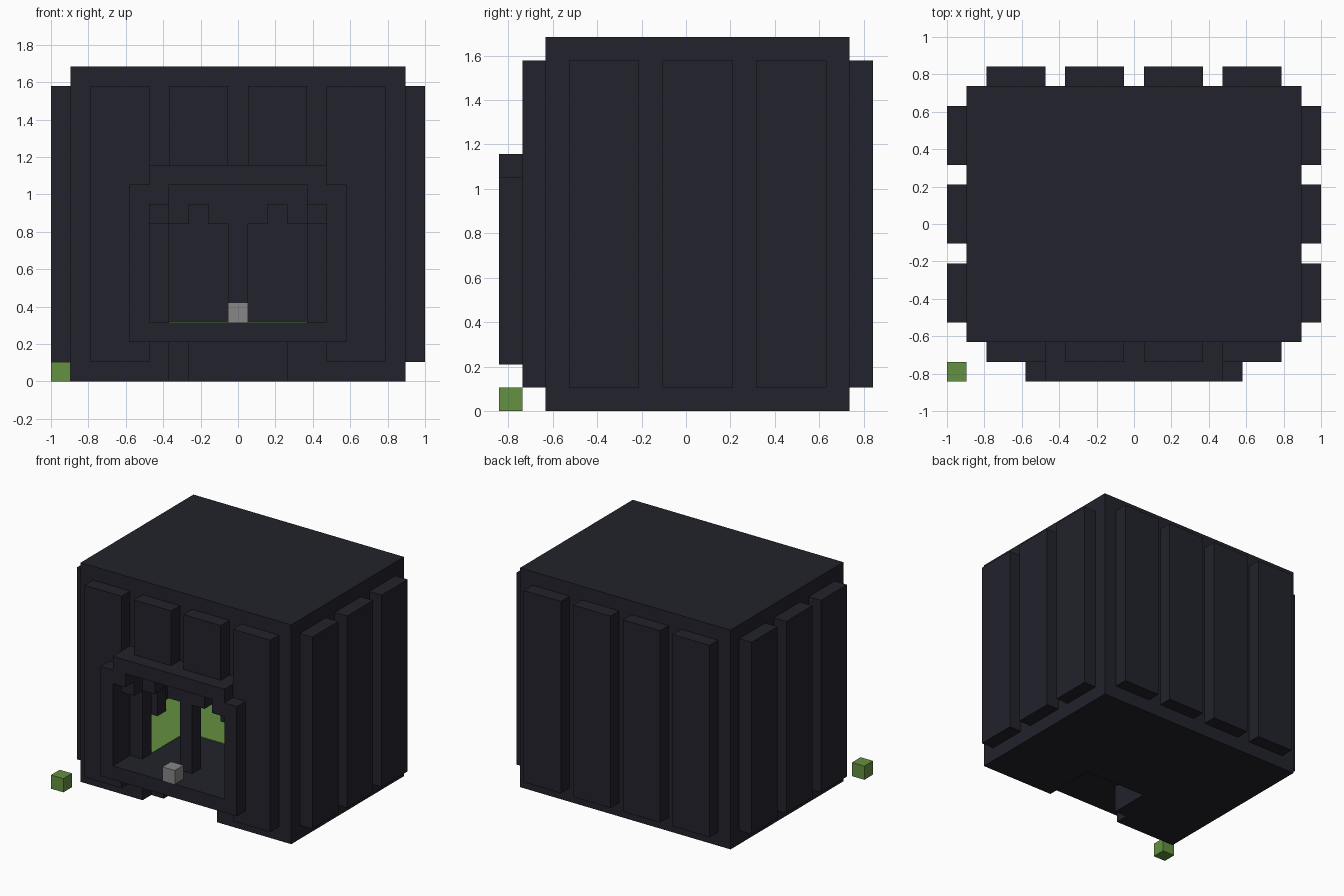
import bpy
import bmesh
from mathutils import Matrix, Vector

UNIT = 2 / 19                      # edge length of one grid block
CENTRE = Vector((9.5, 8, 0))       # grid point that sits on the origin

default_cube = bpy.data.objects.get("Cube")
if default_cube:
    bpy.data.objects.remove(default_cube, do_unlink=True)


def make_material(name, colour):
    material = bpy.data.materials.new(name)
    material.use_nodes = True
    material.diffuse_color = colour
    shader = material.node_tree.nodes["Principled BSDF"]
    shader.inputs["Base Color"].default_value = colour
    shader.inputs["Roughness"].default_value = 0.9
    return material


charcoal = make_material("charcoal", (0.016, 0.016, 0.025, 1))
green = make_material("grass green", (0.127, 0.283, 0.053, 1))
grey = make_material("mid grey", (0.242, 0.242, 0.242, 1))


def mirrored(boxes):
    """Add the copy of each box on the other side of the centre line."""
    width = 2 * CENTRE.x
    return boxes + [((width - xs[1], width - xs[0]), ys, zs) for xs, ys, zs in boxes]


def build(name, material, boxes):
    """Make one object from boxes given as x, y and z grid ranges."""
    bm = bmesh.new()
    for ranges in boxes:
        low = Vector([r[0] for r in ranges])
        high = Vector([r[1] for r in ranges])
        place = Matrix.Translation(((low + high) / 2 - CENTRE) * UNIT)
        size = Matrix.Diagonal(((high - low) * UNIT).to_4d())
        size[3][3] = 1
        bmesh.ops.create_cube(bm, size=1, matrix=place @ size)
    mesh = bpy.data.meshes.new(name)
    bm.to_mesh(mesh)
    bm.free()
    mesh.materials.append(material)
    obj = bpy.data.objects.new(name, mesh)
    bpy.context.scene.collection.objects.link(obj)
    return obj


# Shared ranges of the hollow body
wide, deep = (1, 18), (2, 15)
inner_deep = (3, 14)
wall_height, rib_height = (3, 15), (1, 15)
front_layer, rib_layer = (2, 3), (1, 2)

# Base with a recess under the doorway
build("base", charcoal, [
    (wide, deep, (2, 3)),
    ((1, 6), deep, (0, 2)),
    ((12, 18), deep, (0, 2)),
    ((6, 12), (6, 15), (0, 2)),
    ((6, 7), (3, 6), (0, 2)),
])

# Roof and plain walls
build("roof", charcoal, [(wide, deep, (15, 16))])
build("side_walls", charcoal, mirrored([((1, 2), inner_deep, wall_height)]))
build("back_wall", charcoal, [(wide, (14, 15), wall_height)])

# Front wall with two toothed openings and a central pillar
build("front_wall", charcoal, [(wide, front_layer, (9, 15))]
      + mirrored([((1, 6), front_layer, (3, 9))]))
build("door_pillar", charcoal, [((9, 10), front_layer, (3, 9))])
build("door_teeth", charcoal, mirrored([
    ((x, x + 1), front_layer, (8, 9)) for x in (6, 8)]))

# Vertical ribs on all four sides
build("side_ribs", charcoal, mirrored([
    ((0, 1), (y, y + 3), rib_height) for y in (3, 7, 11)]))
build("back_ribs", charcoal, mirrored([
    ((x, x + 3), (15, 16), rib_height) for x in (2, 6)]))
build("front_ribs", charcoal, mirrored([
    ((2, 5), rib_layer, rib_height),
    ((6, 9), rib_layer, (11, 15)),
]))

# Stepped doorway frame
build("frame_sill", charcoal, [((5, 14), (0, 2), (2, 3))])
build("frame_lintel", charcoal, [((5, 14), (0, 2), (10, 11))])
build("frame_posts", charcoal, mirrored([((4, 5), (0, 1), (2, 10))]))
build("frame_corners", charcoal, mirrored([
    ((5, 6), (0, 2), (9, 10)),
    ((5, 6), rib_layer, (8, 9)),
]))

# Room floor around the dark entry area, and a pillar inside
floor_skin = (3, 3.05)
build("room_floor", green, [((2, 17), (7, 14), floor_skin)]
      + mirrored([((2, 6), (3, 7), floor_skin)]))
build("room_pillar", charcoal, [((2, 3), (8, 9), wall_height)])

# Small loose blocks
build("door_block", grey, [((9, 10), (0, 1), (3, 4))])
build("corner_block", green, [((0, 1), (0, 1), (0, 1))])
